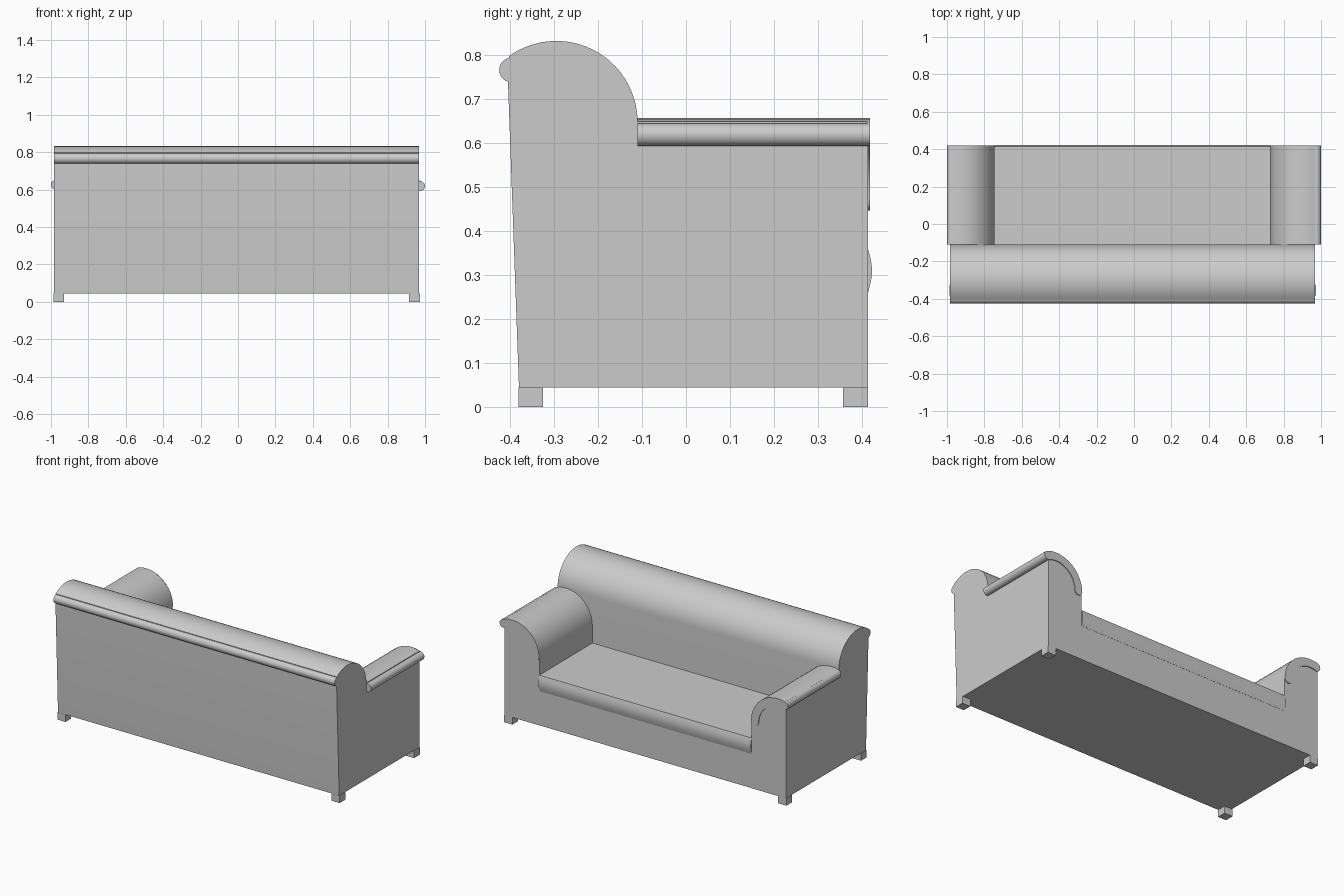
import bpy, bmesh, math
from mathutils import Vector

if "Cube" in bpy.data.objects:
    bpy.data.objects.remove(bpy.data.objects["Cube"], do_unlink=True)

# One plain upholstery colour
GREY = (0.6, 0.6, 0.6, 1)
fabric = bpy.data.materials.new("plain grey")
fabric.use_nodes = True
fabric.diffuse_color = GREY
fabric.node_tree.nodes["Principled BSDF"].inputs["Base Color"].default_value = GREY


def arc(cx, cz, r, a0, a1, n=14):
    """Points along an arc, angles in degrees."""
    angles = [math.radians(a0 + (a1 - a0) * i / n) for i in range(n + 1)]
    return [(cx + r * math.cos(a), cz + r * math.sin(a)) for a in angles]


def prism(name, profile, axis, start, end):
    """Extrude a closed profile (y,z along x, or x,z along y)."""
    bm = bmesh.new()

    def place(u, v):
        return (start, u, v) if axis == "x" else (u, start, v)

    face = bm.faces.new([bm.verts.new(place(u, v)) for u, v in profile])
    new = bmesh.ops.extrude_face_region(bm, geom=[face])["geom"]
    step = Vector((end - start, 0, 0) if axis == "x" else (0, end - start, 0))
    bmesh.ops.translate(bm, vec=step,
                        verts=[g for g in new if isinstance(g, bmesh.types.BMVert)])
    bmesh.ops.recalc_face_normals(bm, faces=bm.faces[:])
    mesh = bpy.data.meshes.new(name)
    bm.to_mesh(mesh)
    bm.free()
    mesh.materials.append(fabric)
    obj = bpy.data.objects.new(name, mesh)
    bpy.context.collection.objects.link(obj)
    bpy.ops.object.select_all(action="DESELECT")
    obj.select_set(True)
    bpy.context.view_layer.objects.active = obj
    bpy.ops.object.shade_smooth_by_angle(angle=math.radians(30))
    return obj


def rect(u0, u1, v0, v1):
    return [(u0, v0), (u1, v0), (u1, v1), (u0, v1)]


LEFT, RIGHT = 0.968, -0.983        # outer sides
IN_LEFT, IN_RIGHT = 0.727, -0.745  # inner arm faces
BASE = 0.045                       # underside height
BACK_Y, FRONT_Y = -0.11, 0.414     # seat depth
R = 0.185                          # radius of arm and back arches

# Backrest with a rounded top, leaning rear face and a rolled rear edge
backrest = [(-0.38, BASE), (BACK_Y, BASE)]
backrest += arc(BACK_Y - R, 0.648, R, 0, 125.5, 20) + [(-0.405, 0.74)]
prism("backrest", backrest, "x", RIGHT, LEFT)
prism("backrest_roll", arc(-0.397, 0.767, 0.028, 0, 345, 23), "x", RIGHT, LEFT)

# Seat base and cushion with a bulging front
prism("seat_base", rect(BACK_Y, FRONT_Y - 0.001, BASE, 0.26), "x", IN_RIGHT, IN_LEFT)
cushion = [(BACK_Y, 0.26)] + [
    (FRONT_Y + 0.009 * math.sin(math.pi * i / 12), 0.26 + 0.1 * i / 12)
    for i in range(13)] + [(BACK_Y, 0.362)]
prism("seat_cushion", cushion, "x", IN_RIGHT, IN_LEFT)

# Arms: arched body, rolled outer edge and raised front trim
for side, s, outer, inner, roll_x in (("left", 1, LEFT, IN_LEFT, 0.974),
                                      ("right", -1, RIGHT, IN_RIGHT, -0.974)):
    cx, cz = inner + s * R, 0.473
    mid, half = 0.159, 0.026
    # Angles run from the inner face over the top, in the arm's own direction
    end = math.degrees(math.acos((cx - outer) * s / R))
    roll = math.degrees(math.acos((cx - roll_x) * s / mid))

    def own(points):
        return [(cx - s * u, v) for u, v in points]

    width = abs(outer - cx)
    body = [(-width, BASE), (R, BASE)] + arc(0, cz, R, 0, end)
    prism(side + "_arm", own(body), "y", BACK_Y, FRONT_Y)

    a = math.radians(roll)
    rx, rz = mid * math.cos(a), cz + mid * math.sin(a)
    prism(side + "_arm_roll", own(arc(rx, rz, half, 0, 345, 23)), "y", BACK_Y, 0.418)

    trim = arc(0, cz, mid + half, 0, roll, 18)
    trim += arc(rx, rz, half, roll, roll + 180, 10)[1:-1]
    trim += arc(0, cz, mid - half, roll, 0, 18)
    trim += arc(mid, cz, half, 180, 360, 10)[1:-1]
    prism(side + "_arm_trim", own(trim), "y", FRONT_Y - 0.002, 0.419)

    # Square feet at the outer corners
    foot_out = outer + s * 0.004
    for place, y0, y1 in (("rear", -0.381, -0.325), ("front", 0.357, 0.414)):
        prism(f"{side}_{place}_foot",
              rect(foot_out - s * 0.057, foot_out, 0, BASE), "y", y0, y1)
